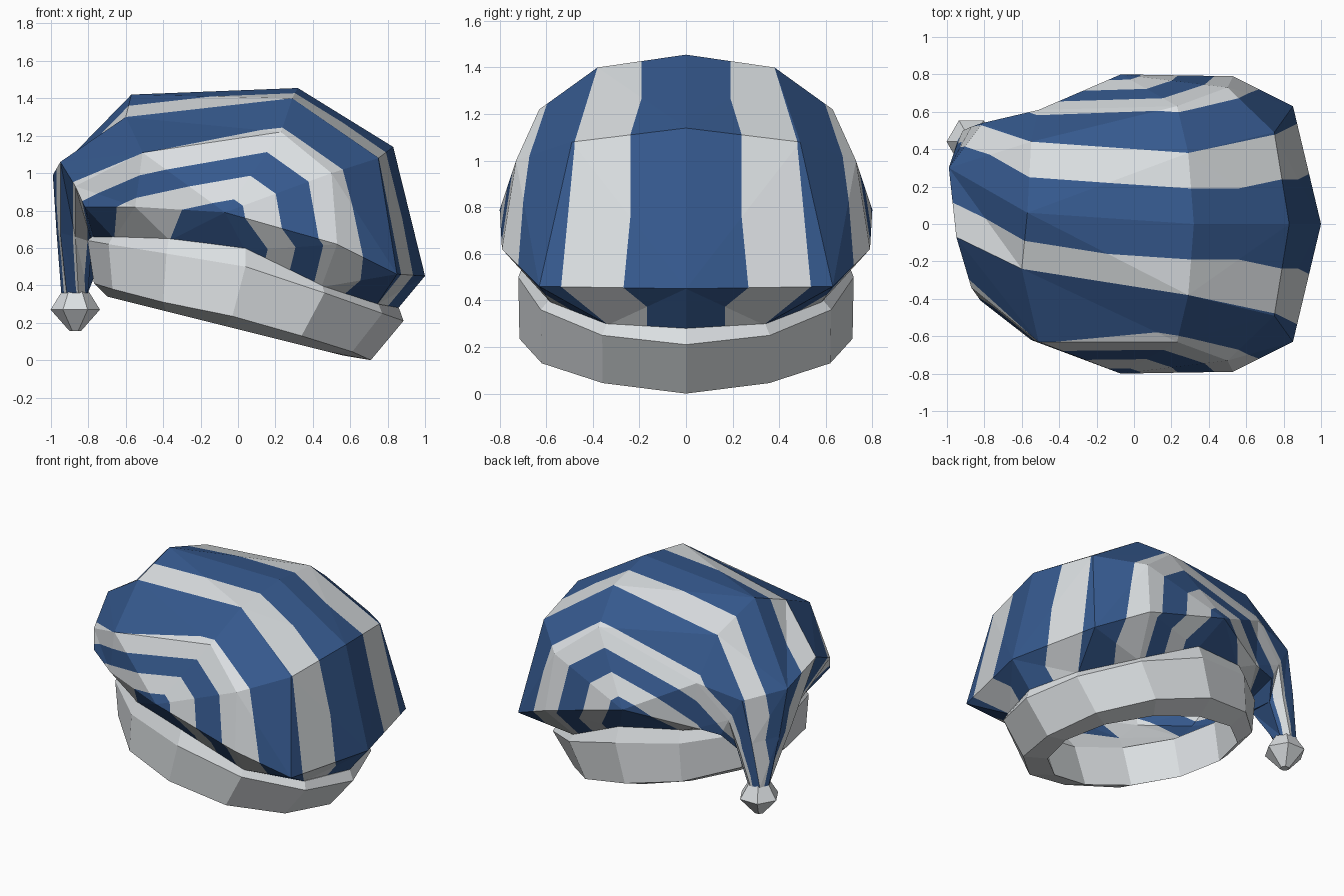
import bpy, bmesh, math
from mathutils import Vector

if "Cube" in bpy.data.objects:
    bpy.data.objects.remove(bpy.data.objects["Cube"])


def material(name, rgb):
    m = bpy.data.materials.new(name)
    m.diffuse_color = (*rgb, 1)
    m.use_nodes = True
    m.node_tree.nodes["Principled BSDF"].inputs["Base Color"].default_value = m.diffuse_color
    return m


BLUE = material("stripe blue", (0.036, 0.10, 0.27))
WHITE = material("wool white", (0.71, 0.74, 0.76))


def make_object(name, polys, mats):
    """polys: list of (points, material index); welded and flat shaded."""
    bm = bmesh.new()
    for pts, mi in polys:
        f = bm.faces.new([bm.verts.new(p) for p in pts])
        f.material_index = mi
    bmesh.ops.remove_doubles(bm, verts=bm.verts, dist=0.0005)
    bmesh.ops.recalc_face_normals(bm, faces=bm.faces)
    me = bpy.data.meshes.new(name)
    bm.to_mesh(me)
    bm.free()
    for m in mats:
        me.materials.append(m)
    ob = bpy.data.objects.new(name, me)
    bpy.context.collection.objects.link(ob)
    return ob


def loft(rings, closed):
    """Quads between successive rings of equal size."""
    out, n = [], len(rings[0])
    for i in range(len(rings) if closed else len(rings) - 1):
        a, b = rings[i], rings[(i + 1) % len(rings)]
        for k in range(n):
            j = (k + 1) % n
            out.append(([a[k], a[j], b[j], b[k]], 0))
    return out


# --- folded band: tilted twelve-sided ring -------------------------------
def band_ring(cx, a, b, zs):
    return [(cx + a * math.cos(k * math.pi / 6), b * math.sin(k * math.pi / 6),
             zs[min(k, 12 - k)]) for k in range(12)]


def tilted(cx, a, z0):
    return [z0 - 0.25 * (cx + a * math.cos(k * math.pi / 6)) for k in range(7)]


band = [
    band_ring(-0.07, 0.63, 0.56, tilted(-0.07, 0.63, 0.165)),
    band_ring(-0.03, 0.74, 0.715, [0, .045, .13, .235, .31, .38, .41]),
    band_ring(0.04, 0.845, 0.72, [.21, .25, .36, .50, .57, .62, .64]),
    band_ring(0.04, 0.82, 0.68, [.28, .30, .40, .60, .65, .66, .66]),
    band_ring(0.0, 0.66, 0.58, tilted(0, 0.66, 0.44)),
]
make_object("band", loft(band, True), [WHITE])

# --- cap: grid of rows A (front rim) to N (tail neck), columns 0 to 3 ----
# each entry is x, y, z and the stripe coordinate counted from the crest
crest = {"A0": (1, 0, .45, 0), "B0": (.83, 0, 1.14, 0), "C0": (.32, 0, 1.455, 0),
         "D0": (-.57, .06, 1.42, 0), "E0": (-.99, .3, .99, 0),
         "F0": (-.97, .36, .68, 0), "N0": (-.945, .44, .36, 0)}
mirrored = {"A1": (.85, .63, .46, 2.35), "A2": (.53, .79, .62, 3.5),
            "B1": (.75, .49, 1.08, 2.05), "B2": (.5, .73, 1.0, 3.3),
            "C1": (.29, .38, 1.40, 2), "C2": (.23, .63, 1.22, 3.15),
            "C3": (-.07, .8, .79, 6.55)}
front = {"D1": (-.6, -.24, 1.3, 2), "D2": (-.51, -.63, 1.11, 2.98),
         "D3": (-.55, -.62, .82, 5.4), "E1": (-.95, -.07, 1.06, 2),
         "E2": (-.87, -.34, .93, 3.2), "E3": (-.82, -.41, .82, 4.3),
         "F1": (-.95, .2, .68, 2), "F2": (-.87, .18, .66, 3.2),
         "F3": (-.78, .22, .63, 4.3)}
back = {"D1": (-.55, .44, 1.3, 2), "D2": (-.51, .61, 1.02, 3.2),
        "D3": (-.5, .6, .7, 5.2), "E1": (-.81, .54, .95, 2.1),
        "E2": (-.72, .56, .8, 3.3), "E3": (-.66, .56, .68, 4.3),
        "F1": (-.87, .52, .66, 2), "F2": (-.78, .53, .6, 3.3),
        "F3": (-.72, .47, .57, 4.3)}
under_u = [0, 2.0, 3.7, 6.8, 6, 5, 4]
under = band_ring(0.04, 0.81, 0.67, [.27, .295, .39, .585, .64, .65, .65])


def side_faces(s, own):
    g = dict(crest)
    g.update({k: (x, s * y, z, u) for k, (x, y, z, u) in mirrored.items()})
    g.update(own)
    g["A3"] = g["B3"] = g["A2"]
    for k in (1, 2, 3):
        a = k * math.pi / 3.5
        g["N%d" % k] = (-.87 - .075 * math.cos(a), .44 + s * .075 * math.sin(a),
                        .36, g["F%d" % k][3])
    faces = []
    rows = "ABCDEFN"
    for r, q in zip(rows, rows[1:]):
        for c in range(3):
            f = [g[r + str(c)], g[r + str(c + 1)],
                 g[q + str(c + 1)], g[q + str(c)]]
            # behind the crown the quads fold along the other diagonal
            faces.append(f[1:] + f[:1] if r in "CD" else f)
    # underside from the ridge in to the band
    rim = [g[k] for k in ("A0", "A1", "B3", "C3", "D3", "E3", "F3")]
    low = [(x, s * y, z, u) for (x, y, z), u in zip(under[:7], under_u)]
    for i in range(6):
        faces.append([rim[i], rim[i + 1], low[i + 1], low[i]])
    return faces, g, low[6]


faces_f, gf, rear = side_faces(-1, front)
faces_b, gb, _ = side_faces(1, back)
faces = faces_f + faces_b + [[gf["F3"], gb["F3"], gb["N3"], gf["N3"]],
                             [gf["F3"], gb["F3"], rear]]


def clip(poly, level, sign):
    """Keep the part of a polygon on one side of a stripe level."""
    out = []
    for i, p in enumerate(poly):
        q = poly[(i + 1) % len(poly)]
        dp, dq = sign * (p[3] - level), sign * (q[3] - level)
        if dp >= 0:
            out.append(p)
        if dp * dq < 0:
            out.append(p.lerp(q, dp / (dp - dq)))
    return out


def area(pts):
    return sum(((pts[i] - pts[0]).cross(pts[i + 1] - pts[0]).length
                for i in range(1, len(pts) - 1)), 0.0)


# stripes are cut as real faces, alternating blue and white
pieces = []
for f in faces:
    pts = [Vector(p) for i, p in enumerate(f) if p not in f[:i]]
    for i in range(1, len(pts) - 1):
        tri = [pts[0], pts[i], pts[i + 1]]
        for k in range(8):
            part = clip(tri, k, 1)
            part = clip(part, k + 1, -1) if part else part
            xyz = [p.to_3d() for p in part]
            if len(xyz) >= 3 and area(xyz) > 1e-6:
                pieces.append((xyz, k % 2))
make_object("striped_cap", pieces, [BLUE, WHITE])

# --- bobble at the tail tip ----------------------------------------------
bobble = [[(-.87 + r * math.cos(k * math.pi / 3), .44 + r * math.sin(k * math.pi / 3), z)
           for k in range(6)] for r, z in ((.07, .37), (.132, .27), (.03, .155))]
make_object("bobble", loft(bobble, False) + [(bobble[0], 0), (bobble[2], 0)], [WHITE])
